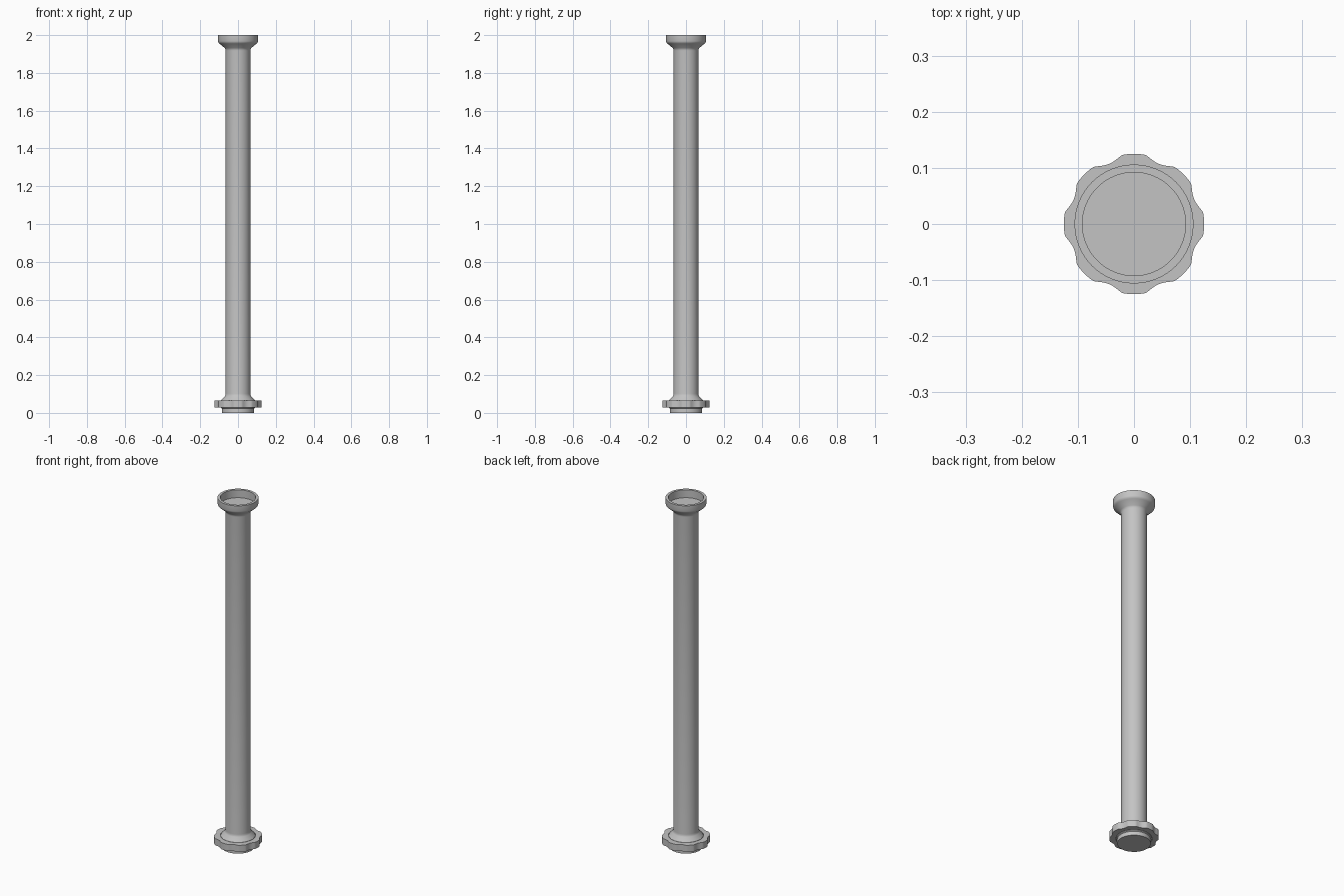
import bpy, bmesh, math

if "Cube" in bpy.data.objects:
    bpy.data.objects.remove(bpy.data.objects["Cube"], do_unlink=True)

grey = bpy.data.materials.new("light grey metal")
grey.use_nodes = True
colour = (0.55, 0.55, 0.55, 1)
grey.diffuse_color = colour
grey.node_tree.nodes["Principled BSDF"].inputs["Base Color"].default_value = colour


def finish(name, bm):
    bmesh.ops.remove_doubles(bm, verts=bm.verts, dist=1e-5)
    bmesh.ops.recalc_face_normals(bm, faces=bm.faces)
    mesh = bpy.data.meshes.new(name)
    bm.to_mesh(mesh)
    bm.free()
    mesh.materials.append(grey)
    ob = bpy.data.objects.new(name, mesh)
    bpy.context.collection.objects.link(ob)
    bpy.ops.object.select_all(action="DESELECT")
    ob.select_set(True)
    bpy.context.view_layer.objects.active = ob
    bpy.ops.object.shade_smooth_by_angle(angle=math.radians(30))


def lathe(name, profile, steps=64):
    bm = bmesh.new()
    verts = [bm.verts.new((r, 0, z)) for r, z in profile]
    edges = [bm.edges.new(pair) for pair in zip(verts, verts[1:])]
    bmesh.ops.spin(bm, geom=verts + edges, axis=(0, 0, 1), cent=(0, 0, 0),
                   angle=2 * math.pi, steps=steps, use_merge=True)
    finish(name, bm)


# Tube with a plugged, flared foot and a recessed cup at the top
lathe("tube_body", [
    (0, 0), (0.085, 0), (0.085, 0.022), (0.090, 0.026), (0.090, 0.066),
    (0.086, 0.072), (0.070, 0.088), (0.067, 0.094), (0.066, 0.102),
    (0.066, 1.918), (0.067, 1.925), (0.071, 1.932), (0.098, 1.955),
    (0.104, 1.961), (0.106, 1.968), (0.106, 2.0), (0.092, 2.0),
    (0.092, 1.955), (0, 1.955)])


# Hand nut: eight lobes with shallow scoops between them
def nut_radius(angle):
    a = abs((angle + math.pi / 8) % (math.pi / 4) - math.pi / 8)
    lobe = math.radians(9.5)
    if a <= lobe:
        return 0.125
    t = (a - lobe) / (math.pi / 8 - lobe)
    return 0.125 - 0.009 * math.sin(t * math.pi / 2)


bm = bmesh.new()
n = 144
rings = []
for radius, z in ((nut_radius, 0.028), (nut_radius, 0.066),
                  (lambda a: 0.0915, 0.066), (lambda a: 0.0915, 0.028)):
    rings.append([bm.verts.new((radius(a) * math.cos(a), radius(a) * math.sin(a), z))
                  for a in (2 * math.pi * i / n for i in range(n))])
for k in range(4):
    lower, upper = rings[k], rings[(k + 1) % 4]
    for i in range(n):
        j = (i + 1) % n
        bm.faces.new((lower[i], lower[j], upper[j], upper[i]))
finish("lobed_nut", bm)
